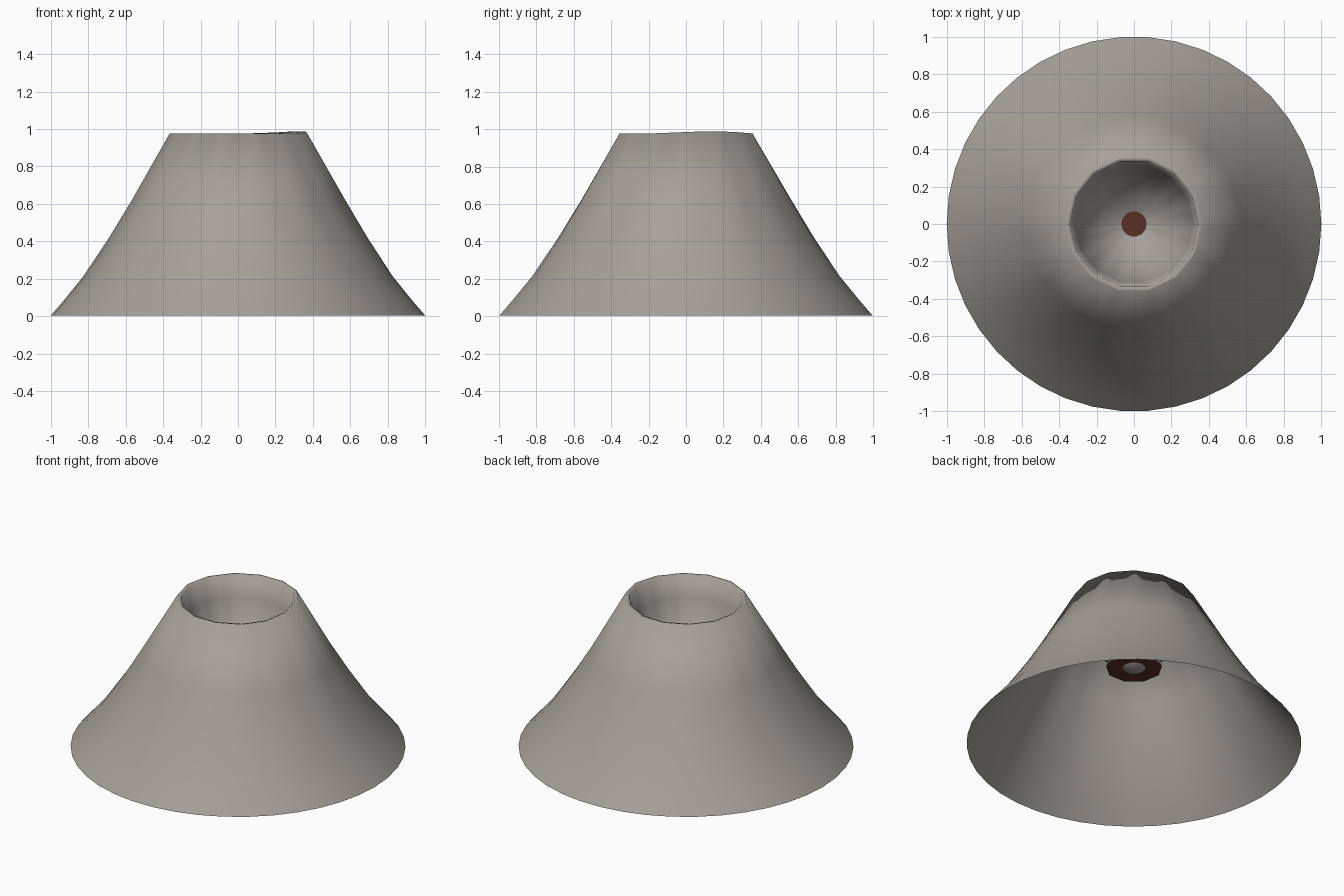
import bpy, bmesh, math

if "Cube" in bpy.data.objects:
    bpy.data.objects.remove(bpy.data.objects["Cube"])

SEG = 42        # base segments
RIM_SIDES = 14  # coarser facets toward the rim


def facet(a, weight):
    # blend from a round section to a 14-sided one
    step = 2 * math.pi / RIM_SIDES
    d = (a % step) - step / 2
    return 1 + weight * (math.cos(step / 2) / math.cos(d) - 1)


def make_object(name, bm, color):
    mesh = bpy.data.meshes.new(name)
    for f in bm.faces:
        f.smooth = True
    bm.to_mesh(mesh)
    bm.free()
    mat = bpy.data.materials.new(name + "_color")
    mat.diffuse_color = color
    mat.use_nodes = True
    mat.node_tree.nodes["Principled BSDF"].inputs["Base Color"].default_value = mat.diffuse_color
    mesh.materials.append(mat)
    ob = bpy.data.objects.new(name, mesh)
    bpy.context.collection.objects.link(ob)
    return ob


# Volcano shell: open base, outer slope, rim, crater bowl (radius, z, facet)
profile = [(1.0, 0.004, 0), (0.93, 0.085, 0), (0.825, 0.215, 0.1),
           (0.69, 0.42, 0.3), (0.57, 0.62, 0.6), (0.365, 0.976, 1),
           (0.343, 0.97, 1), (0.315, 0.84, 1), (0.26, 0.70, 1),
           (0.17, 0.585, 1), (0.068, 0.52, 1)]
bm = bmesh.new()
rings = []
for r, z, w in profile:
    ring = []
    for i in range(SEG):
        a = 2 * math.pi * i / SEG
        rr = r * facet(a, w)
        dz = 0.0
        if 0.3 < z < 0.8 and r > 0.4:       # faint uneven ridges on the slope
            rr += 0.006 * math.sin(5 * a + 1) * w
        if z > 0.95:                        # slightly raised side of the rim
            dz = 0.012 * max(0, math.cos(a - 0.4)) ** 4
        ring.append(bm.verts.new((rr * math.cos(a), rr * math.sin(a), z + dz)))
    rings.append(ring)
for lo, hi in zip(rings, rings[1:]):
    for i in range(SEG):
        j = (i + 1) % SEG
        bm.faces.new((lo[i], lo[j], hi[j], hi[i]))
tip = bm.verts.new((0, 0, 0.495))
for i in range(SEG):
    bm.faces.new((rings[-1][i], rings[-1][(i + 1) % SEG], tip))
make_object("volcano_shell", bm, (0.375, 0.355, 0.32, 1))

# Lava disc cutting through the crater floor
bm = bmesh.new()
bmesh.ops.create_circle(bm, cap_ends=True, segments=9, radius=0.17)
bmesh.ops.translate(bm, verts=bm.verts, vec=(0, 0, 0.52))
make_object("lava_pool", bm, (0.1, 0.03, 0.022, 1))
